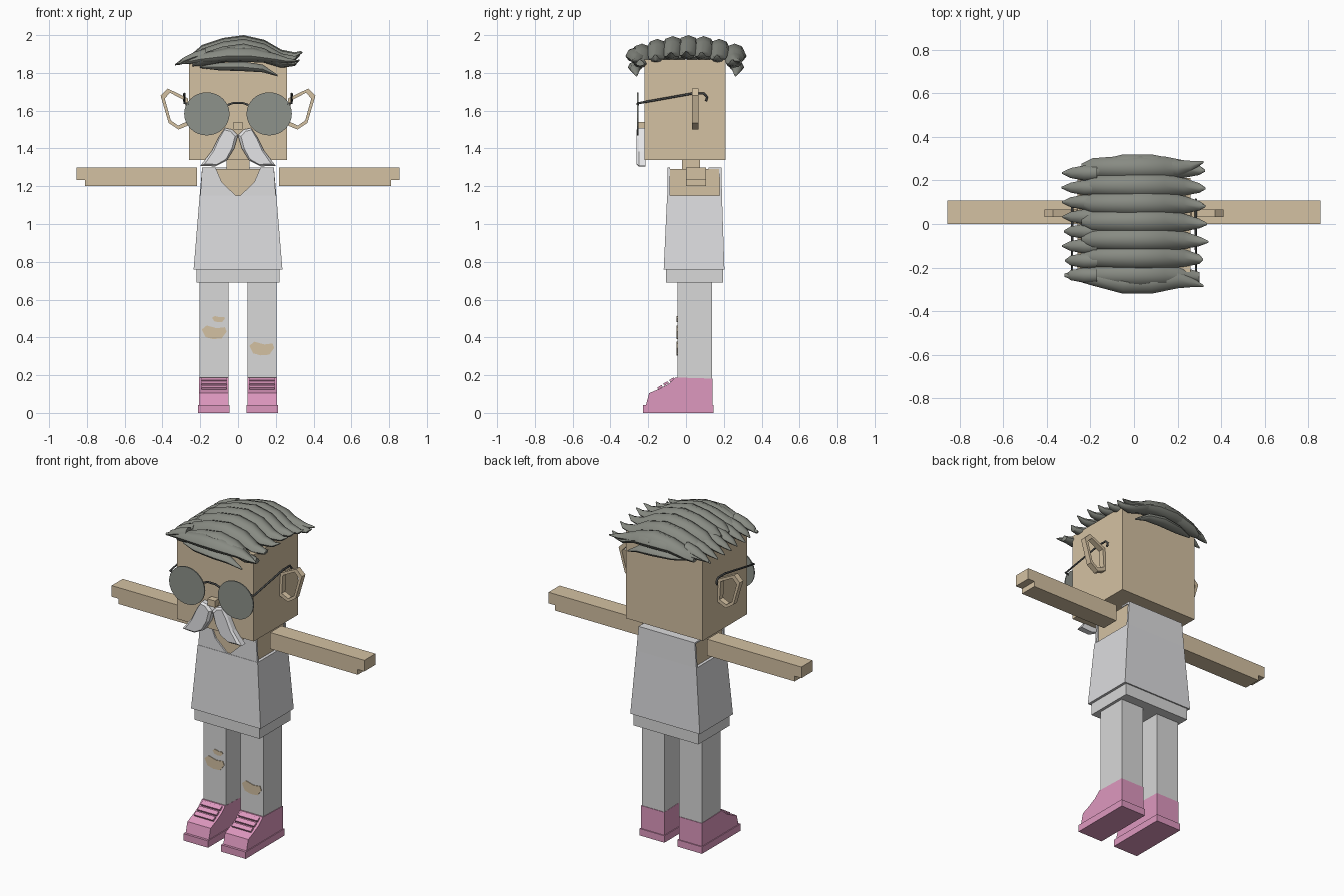
import bpy, bmesh, math, random

random.seed(4)
cube = bpy.data.objects.get("Cube")
if cube:
    bpy.data.objects.remove(cube)


def linear(c):
    c /= 255
    return c / 12.92 if c <= 0.04045 else ((c + 0.055) / 1.055) ** 2.4


def material(name, r, g, b):
    m = bpy.data.materials.new(name)
    m.use_nodes = True
    col = (linear(r), linear(g), linear(b), 1)
    m.diffuse_color = col
    m.node_tree.nodes["Principled BSDF"].inputs["Base Color"].default_value = col
    return m


SKIN = material("skin", 212, 193, 162)
SHIRT = material("shirt_grey", 220, 220, 222)
TROUSERS = material("trouser_grey", 216, 216, 216)
TACHE = material("moustache_white", 232, 232, 234)
HAIR = material("hair_grey", 136, 139, 131)
LENS = material("lens_grey", 141, 146, 139)
WIRE = material("wire_dark", 70, 72, 72)
PINK = material("shoe_pink", 222, 152, 191)


def finish(name, bm, mat, smooth=False):
    bmesh.ops.recalc_face_normals(bm, faces=bm.faces)
    me = bpy.data.meshes.new(name)
    bm.to_mesh(me)
    bm.free()
    ob = bpy.data.objects.new(name, me)
    bpy.context.collection.objects.link(ob)
    me.materials.append(mat)
    if smooth:
        bpy.ops.object.select_all(action="DESELECT")
        ob.select_set(True)
        bpy.context.view_layer.objects.active = ob
        bpy.ops.object.shade_smooth_by_angle(angle=math.radians(50))
    return ob


def loft(name, rings, mat, smooth=False, closed=False):
    """Skin a series of point rings; closed joins last ring to first."""
    bm = bmesh.new()
    vs = [[bm.verts.new(p) for p in ring] for ring in rings]
    n = len(rings[0])
    pairs = list(zip(vs, vs[1:] + ([vs[0]] if closed else [])))
    for a, b in pairs:
        for i in range(n):
            j = (i + 1) % n
            bm.faces.new((a[i], a[j], b[j], b[i]))
    if not closed:
        bm.faces.new(vs[0])
        bm.faces.new(vs[-1])
    return finish(name, bm, mat, smooth)


def rect(x0, x1, y0, y1, z):
    return [(x0, y0, z), (x1, y0, z), (x1, y1, z), (x0, y1, z)]


def box(name, x0, x1, y0, y1, z0, z1, mat):
    return loft(name, [rect(x0, x1, y0, y1, z0), rect(x0, x1, y0, y1, z1)], mat)


def prism_y(name, pts, y0, y1, mat):
    """Front outline of (x, z) points given depth along y."""
    return loft(name, [[(x, y, z) for x, z in pts] for y in (y0, y1)], mat)


def prism_x(name, pts, x0, x1, mat):
    """Side outline of (y, z) points given width along x."""
    return loft(name, [[(x, y, z) for y, z in pts] for x in (x0, x1)], mat)


def wire(name, pts, radius):
    cu = bpy.data.curves.new(name, "CURVE")
    cu.dimensions = "3D"
    cu.bevel_depth = radius
    cu.bevel_resolution = 1
    sp = cu.splines.new("POLY")
    sp.points.add(len(pts) - 1)
    for p, co in zip(sp.points, pts):
        p.co = (*co, 1)
    cu.materials.append(WIRE)
    bpy.context.collection.objects.link(bpy.data.objects.new(name, cu))


# Head, neck, chest and nose
box("head", -0.26, 0.26, -0.22, 0.21, 1.34, 1.87, SKIN)
box("neck", -0.06, 0.06, -0.02, 0.075, 1.25, 1.35, SKIN)
box("chest", -0.185, 0.185, -0.088, 0.18, 1.1, 1.29, SKIN)
box("nose", -0.025, 0.025, -0.26, -0.21, 1.5, 1.54, SKIN)

# Sleeveless shirt: tapered body, V-neck front, back panel and shoulder edge
loft("shirt_body", [rect(-0.235, 0.235, -0.118, 0.203, 0.76),
                    rect(-0.203, 0.203, -0.1, 0.19, 1.15)], SHIRT)
for side, s in (("left", 1), ("right", -1)):
    front = [(0, 1.14), (0.2, 1.14), (0.19, 1.3), (0.12, 1.3), (0.085, 1.22)]
    prism_y(side + "_shirt_front", [(s * x, z) for x, z in front], -0.098, -0.086, SHIRT)
loft("shirt_back", [rect(-0.203, 0.203, 0.178, 0.19, 1.15),
                    rect(-0.19, 0.19, 0.175, 0.187, 1.3)], SHIRT)
box("shirt_shoulder_edge", -0.19, 0.19, 0.12, 0.187, 1.29, 1.3, SHIRT)
box("hips", -0.22, 0.22, -0.105, 0.195, 0.69, 0.77, TROUSERS)

for side, s in (("left", 1), ("right", -1)):
    # Arm with a stepped hand end
    arm = [(0.218, 1.2), (0.81, 1.2), (0.81, 1.232), (0.855, 1.232), (0.855, 1.3), (0.218, 1.3)]
    prism_y(side + "_arm", [(s * x, z) for x, z in arm], 0, 0.107, SKIN)

    # Open ear ring
    ear = [(0.255, 1.525), (0.315, 1.5), (0.367, 1.535), (0.41, 1.68), (0.372, 1.717), (0.265, 1.665)]
    cx, cz = 0.325, 1.605
    rings = []
    for x, z in ear:
        ix, iz = cx + (x - cx) * 0.74, cz + (z - cz) * 0.8
        rings.append([(s * x, 0.032, z), (s * x, 0.066, z), (s * ix, 0.066, iz), (s * ix, 0.032, iz)])
    loft(side + "_ear", rings, SKIN, closed=True)

    # Leg and shoe
    box(side + "_leg", s * 0.05, s * 0.203, -0.045, 0.137, 0.17, 0.7, TROUSERS)
    upper = [(-0.215, 0.03), (0.14, 0.03), (0.14, 0.182), (-0.055, 0.188), (-0.09, 0.155),
             (-0.14, 0.128), (-0.195, 0.105)]
    prism_x(side + "_shoe", upper, s * 0.049, s * 0.206, PINK)
    sole = [(-0.227, 0), (0.146, 0), (0.146, 0.042), (-0.227, 0.042)]
    prism_x(side + "_sole", sole, s * 0.044, s * 0.211, PINK)
    for i in range(3):
        y, z = -0.135 + i * 0.032, 0.132 + i * 0.02
        lace = [(y - 0.012, z - 0.008), (y + 0.012, z + 0.006), (y + 0.006, z + 0.016), (y - 0.018, z + 0.003)]
        prism_x(side + "_shoe_lace", lace, s * 0.062, s * 0.192, PINK)

    # Round dark glasses
    lens = [(s * 0.165 + 0.12 * math.cos(a), 1.583 + 0.114 * math.sin(a))
            for a in (i * math.tau / 32 for i in range(32))]
    prism_y(side + "_lens", lens, -0.259, -0.252, LENS)
    wire(side + "_temple", [(s * 0.262, -0.255, 1.637), (s * 0.284, -0.25, 1.64), (s * 0.284, 0.03, 1.69),
                            (s * 0.284, 0.095, 1.69), (s * 0.284, 0.112, 1.672), (s * 0.284, 0.106, 1.65)], 0.006)

    # Moustache half, thicker along its middle
    half = [(0, 1.47), (0.03, 1.5), (0.07, 1.508), (0.105, 1.455), (0.14, 1.385), (0.2, 1.308),
            (0.12, 1.305), (0.06, 1.335), (0.02, 1.4)]
    inner = [(0.08 + (x - 0.08) * 0.8, 1.41 + (z - 1.41) * 0.9) for x, z in half]
    loft(side + "_moustache", [[(s * x, -0.215, z) for x, z in half],
                               [(s * x, -0.25, z) for x, z in half],
                               [(s * x, -0.262, z) for x, z in inner]], TACHE)

wire("glasses_bridge", [(-0.055, -0.255, 1.63), (-0.025, -0.255, 1.641), (0.025, -0.255, 1.641),
                        (0.055, -0.255, 1.63)], 0.006)


# Torn knee patches
def tear(name, cx, cz, w, h):
    pts = [(-1, 0.4), (-0.7, -0.7), (-0.1, -1), (0.6, -0.9), (1, 0.1), (0.85, 0.75), (0.2, 0.6), (-0.6, 1)]
    prism_y(name, [(cx + x * w, cz + z * h) for x, z in pts], -0.049, -0.04, SKIN)


tear("right_knee_tear", -0.126, 0.427, 0.066, 0.036)
tear("right_small_tear", -0.103, 0.497, 0.034, 0.016)
tear("left_knee_tear", 0.126, 0.341, 0.066, 0.036)


# Hair locks: pointed at both ends, running across the head
def lock(name, stations):
    """Each station is x, y, z, half width, half height."""
    rings = []
    for x, y, z, w, h in stations:
        rings.append([(x, y + w * math.cos(a), z + h * math.sin(a) * (1 if math.sin(a) > 0 else 0.7))
                      for a in (i * math.tau / 8 for i in range(8))])
    loft(name, rings, HAIR, smooth=True)


for i in range(7):
    t = (i - 3) / 3
    y = 0.012 + 0.245 * t
    drop = 0.045 * t * t
    tip = random.uniform(-0.02, 0.02) - 0.04 * t * t
    top = 1.935 - drop
    lock("hair_lock", [(-0.24, y, top - 0.045, 0.02, 0.015), (-0.19, y, top - 0.025, 0.045, 0.038),
                       (-0.08, y, top, 0.053, 0.05), (0.03, y, top + 0.015, 0.056, 0.05),
                       (0.14, y, top - 0.005, 0.053, 0.045), (0.23, y - 0.005, top - 0.042, 0.04, 0.03),
                       (0.3, y - 0.01, top - 0.042, 0.022, 0.016),
                       (0.35 + tip, y - 0.012, top - 0.022, 0.004, 0.004)])
for i in range(8):
    y = -0.235 + i * 0.067
    end = -0.32 + random.uniform(-0.015, 0.01)
    lock("side_tuft", [(-0.17, y, 1.9, 0.03, 0.03), (-0.23, y, 1.885, 0.034, 0.026),
                       (-0.29, y, 1.862, 0.023, 0.018), (end, y, 1.843, 0.004, 0.004)])

# Wide locks along the front and back edges
for name, s in (("front", -1), ("back", 1)):
    lock(name + "_upper_lock", [(-0.32, s * 0.235, 1.85, 0.008, 0.008), (-0.2, s * 0.245, 1.872, 0.035, 0.03),
                                (-0.05, s * 0.268, 1.89, 0.052, 0.045), (0.08, s * 0.268, 1.888, 0.052, 0.045),
                                (0.2, s * 0.255, 1.872, 0.04, 0.03), (0.26, s * 0.265, 1.862, 0.025, 0.018),
                                (0.32, s * 0.285, 1.862, 0.004, 0.004)])
    lock(name + "_lower_lock", [(-0.2, s * 0.24, 1.83, 0.006, 0.006), (-0.1, s * 0.26, 1.83, 0.03, 0.024),
                                (0.03, s * 0.272, 1.83, 0.036, 0.03), (0.13, s * 0.27, 1.82, 0.028, 0.024),
                                (0.21, s * 0.262, 1.785, 0.005, 0.005)])
